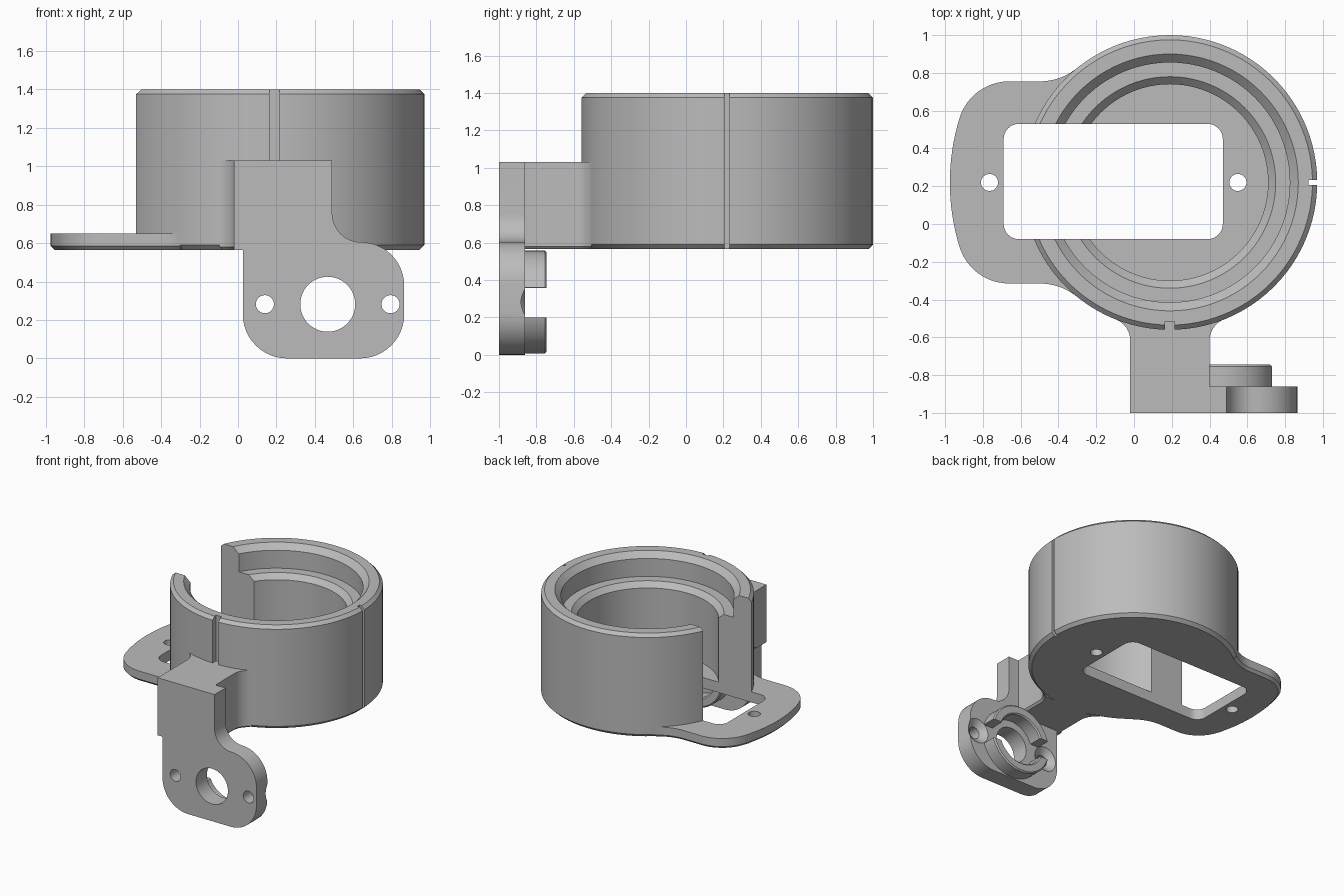
import bpy, bmesh
from math import sin, cos, pi, radians
from mathutils import Matrix

if "Cube" in bpy.data.objects:
    bpy.data.objects.remove(bpy.data.objects["Cube"])

grey = bpy.data.materials.new("plain_grey")
grey.use_nodes = True
colour = (0.5, 0.5, 0.5, 1)
grey.diffuse_color = colour
grey.node_tree.nodes["Principled BSDF"].inputs["Base Color"].default_value = colour

CX, CY, R = 0.19, 0.22, 0.78          # ring centre and outer radius
BASE, FLOOR, NECK, TOP = 0.565, 0.65, 1.03, 1.4
HX, HZ = 0.467, 0.282                 # bracket hole centre
FRONT, BACK = -1.0, -0.86             # bracket plate faces


def arc(cx, cy, r, a, b, n=12):
    return [(cx + r * cos(radians(a + (b - a) * i / n)),
             cy + r * sin(radians(a + (b - a) * i / n))) for i in range(n + 1)]


def finish(name, bm):
    bmesh.ops.remove_doubles(bm, verts=bm.verts, dist=1e-5)
    bmesh.ops.recalc_face_normals(bm, faces=bm.faces)
    me = bpy.data.meshes.new(name)
    bm.to_mesh(me)
    bm.free()
    me.materials.append(grey)
    ob = bpy.data.objects.new(name, me)
    bpy.context.collection.objects.link(ob)
    return ob


def prism(name, pts, lo, hi, chamfer=0, upright=False):
    """Extrude an outline along z, or along y when upright (points are x, z)."""
    bm = bmesh.new()
    face = bm.faces.new([bm.verts.new((p[0], lo, p[1]) if upright else (p[0], p[1], lo))
                         for p in pts])
    low = list(face.verts)
    step = (0, hi - lo, 0) if upright else (0, 0, hi - lo)
    new = bmesh.ops.extrude_face_region(bm, geom=[face], use_keep_orig=True)["geom"]
    bmesh.ops.translate(bm, vec=step, verts=[g for g in new if isinstance(g, bmesh.types.BMVert)])
    bmesh.ops.recalc_face_normals(bm, faces=bm.faces)
    if chamfer:
        edges = [e for e in bm.edges if all(v in low for v in e.verts)]
        bmesh.ops.bevel(bm, geom=edges, offset=chamfer, segments=1, affect='EDGES')
    return finish(name, bm)


def lathe(name, profile, centre, upright=False, steps=96):
    """Spin a closed (radius, height) profile about z, or about y when upright."""
    bm = bmesh.new()
    verts = [bm.verts.new((r, 0, h)) for r, h in profile]
    edges = [bm.edges.new((verts[i - 1], v)) for i, v in enumerate(verts)
             if profile[i - 1][0] > 0 or profile[i][0] > 0]
    bmesh.ops.spin(bm, geom=verts + edges, cent=(0, 0, 0), axis=(0, 0, 1),
                   angle=2 * pi, steps=steps)
    turn = Matrix.Rotation(-pi / 2, 4, 'X') if upright else Matrix()
    bm.transform(Matrix.Translation(centre) @ turn)
    return finish(name, bm)


def rod(r, lo, hi, x, c, upright=False):
    centre = (x, 0, c) if upright else (x, c, 0)
    return lathe("cutter", [(0, lo), (r, lo), (r, hi), (0, hi)], centre, upright, 48)


def box(x0, x1, y0, y1, z0, z1):
    return prism("cutter", [(x0, y0), (x1, y0), (x1, y1), (x0, y1)], z0, z1)


def combine(ob, other, operation='DIFFERENCE'):
    mod = ob.modifiers.new("combine", 'BOOLEAN')
    mod.operation, mod.object, mod.solver = operation, other, 'EXACT'
    other.hide_render = True
    bpy.context.view_layer.objects.active = ob
    bpy.ops.object.modifier_apply(modifier=mod.name)
    bpy.data.objects.remove(other)


# Stepped cup with a floor
housing = lathe("ring_housing", [
    (0, BASE), (R - 0.025, BASE), (R, BASE + 0.025), (R, TOP - 0.025), (R - 0.025, TOP),
    (0.68, TOP), (0.635, 1.355), (0.635, 1.21), (0.56, 1.21), (0.52, 1.17),
    (0.52, FLOOR), (0, FLOOR)], (CX, CY, 0))

# Opening through the ring wall
combine(housing, box(-1.1, 0, -0.08, 0.53, FLOOR, 1.5))

# Side tab with filleted roots, one half mirrored
half = arc(CX, CY, 1.165, 180, 163, 8)
half += arc(-0.661, 0.48, 0.275, 163, 90)
half += arc(-0.5, 1.069, 0.314, -90, -50.9)
half.append((0.1, 0.7))
outline = half + [(x, 2 * CY - y) for x, y in reversed(half[1:])]
combine(housing, prism("side_tab", outline, BASE, FLOOR, 0.02), 'UNION')

# Rounded slot and the screw holes beside it
slot = (arc(0.39, 0.45, 0.08, 0, 90, 8) + arc(-0.61, 0.45, 0.08, 90, 180, 8)
        + arc(-0.61, 0.0, 0.08, 180, 270, 8) + arc(0.39, 0.0, 0.08, 270, 360, 8))
combine(housing, prism("cutter", slot, 0.4, 0.8))
for x in (-0.765, 0.55):
    combine(housing, rod(0.045, 0.4, 0.8, x, CY))

# Alignment grooves on the outside wall
combine(housing, box(0.925, 1.1, 0.207, 0.232, 0.4, 1.5))
combine(housing, box(0.165, 0.215, -0.7, -0.515, NECK, 1.5))

# Upright bracket plate
plate = [(-0.02, NECK), (-0.02, BASE), (0.025, BASE)]
plate += arc(0.255, 0.23, 0.23, 180, 270) + arc(0.635, 0.23, 0.23, 270, 360)
plate += arc(0.64, 0.38, 0.225, 0, 90) + arc(0.64, 0.755, 0.15, 270, 180)[1:]
plate.append((0.49, NECK))
bracket = prism("front_bracket", plate, FRONT, BACK, upright=True)

# Neck joining the bracket to the ring
side = [(-0.02, -0.93)] + arc(-0.14, -0.617, 0.12, 0, 68.5)
neck = side + [(2 * CX - x, y) for x, y in reversed(side)]
combine(bracket, prism("neck", neck, BASE, NECK, 0.015), 'UNION')

# Round boss on the back of the plate, split by a slot
boss = lathe("boss", [(0.2, BACK - 0.03), (0.275, BACK - 0.03), (0.275, -0.755),
                      (0.265, -0.745), (0.21, -0.745), (0.2, -0.755)], (HX, 0, HZ), True)
combine(boss, box(0, 1, BACK, -0.7, 0.2, 0.357))
combine(bracket, boss, 'UNION')

# Centre hole and countersunk screw holes
combine(bracket, rod(0.143, -1.2, -0.6, HX, HZ, True))
for x in (HX - 0.327, HX + 0.327):
    sink = [(0, -1.1), (0.047, -1.1), (0.047, -0.9), (0.1, BACK), (0.1, -0.7), (0, -0.7)]
    combine(bracket, lathe("cutter", sink, (x, 0, HZ), True, 48))

# Smooth curved walls, crisp edges
for ob in (housing, bracket):
    bpy.ops.object.select_all(action='DESELECT')
    ob.select_set(True)
    bpy.context.view_layer.objects.active = ob
    bpy.ops.object.shade_smooth_by_angle(angle=radians(25))
